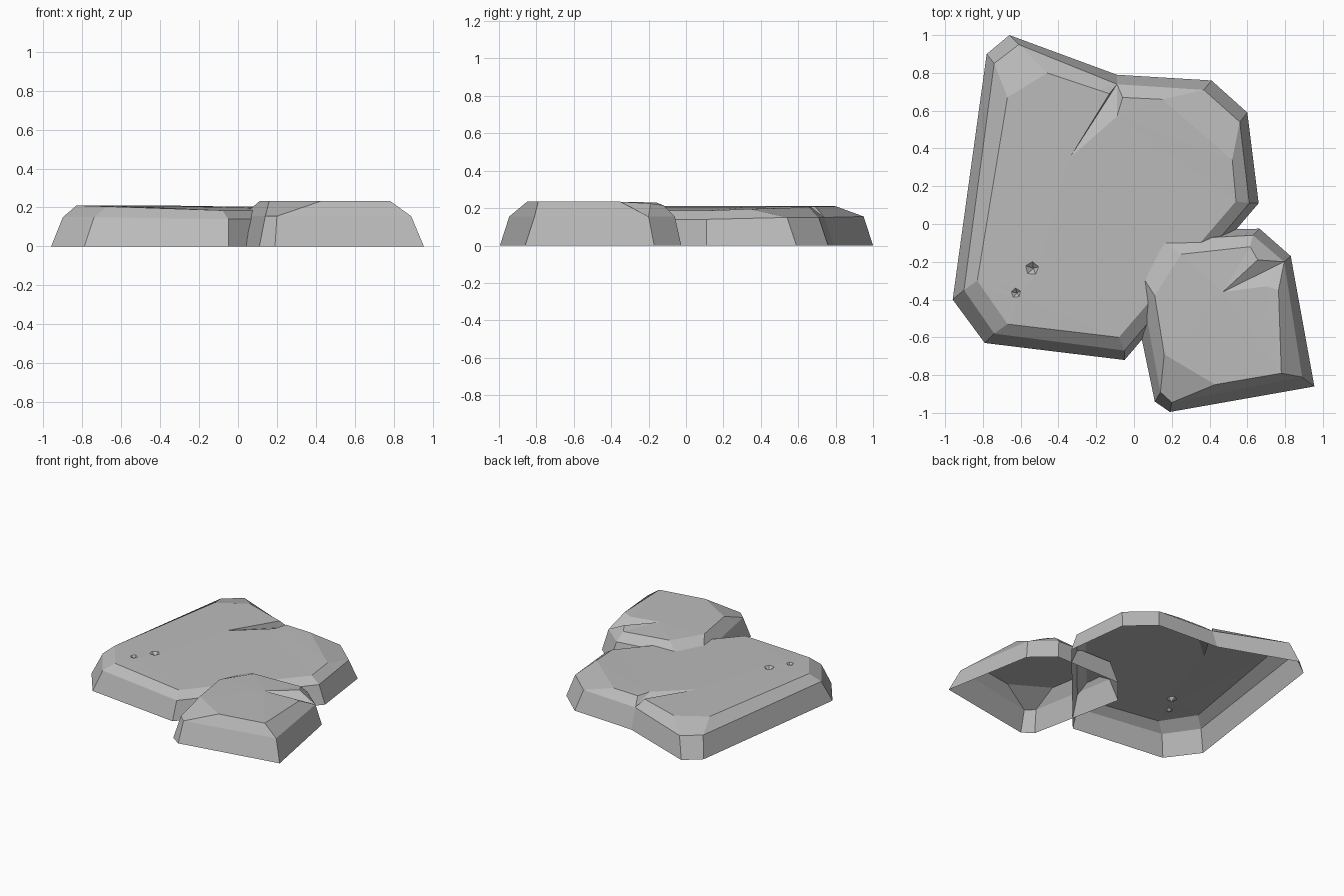
import bpy, bmesh, math
from mathutils import Vector

cube = bpy.data.objects.get("Cube")
if cube:
    bpy.data.objects.remove(cube, do_unlink=True)

stone = bpy.data.materials.new("grey stone")
stone.use_nodes = True
grey = (0.5, 0.5, 0.5, 1)
stone.diffuse_color = grey
stone.node_tree.nodes["Principled BSDF"].inputs["Base Color"].default_value = grey


def slab(name, corners, pits=()):
    """Open-bottomed stone. Each corner is ground point, shoulder point, rim points;
    a corner with several rim points forms a crack running in from the edge."""
    bm = bmesh.new()
    base = [bm.verts.new((*c[0], 0)) for c in corners]
    mid = [bm.verts.new(c[1]) for c in corners]
    rims = [[bm.verts.new(p) for p in c[2]] for c in corners]

    # Sloping sides, bevelled shoulder and crack walls
    n = len(corners)
    for i in range(n):
        j = (i + 1) % n
        bm.faces.new((base[i], base[j], mid[j], mid[i]))
        bm.faces.new((mid[i], mid[j], rims[j][0], rims[i][-1]))
        for a, b in zip(rims[i], rims[i][1:]):
            bm.faces.new((mid[i], b, a))

    # Top surface, left open around the pits
    outline = [v for rim in rims for v in rim]
    edges = [bm.edges.get((a, b)) for a, b in zip(outline, outline[1:] + outline[:1])]
    for x, y, z, radius, turn in pits:
        ring = []
        for k in range(5):
            angle = turn + k * math.tau / 5
            ring.append(bm.verts.new((x + radius * math.cos(angle),
                                      y + radius * math.sin(angle), z)))
        bottom = bm.verts.new((x + radius * 0.2, y, z - radius * 0.8))
        for a, b in zip(ring, ring[1:] + ring[:1]):
            edges.append(bm.edges.new((a, b)))
            bm.faces.new((a, b, bottom))
    bmesh.ops.triangle_fill(bm, use_beauty=True, edges=edges, normal=Vector((0, 0, 1)))

    bmesh.ops.recalc_face_normals(bm, faces=bm.faces[:])
    if sum(f.normal.z * f.calc_area() for f in bm.faces) < 0:
        bmesh.ops.reverse_faces(bm, faces=bm.faces[:])
    mesh = bpy.data.meshes.new(name)
    bm.to_mesh(mesh)
    bm.free()
    mesh.materials.append(stone)
    obj = bpy.data.objects.new(name, mesh)
    bpy.context.collection.objects.link(obj)


# Large slab, anticlockwise from its left front corner
slab("large_slab", [
    ((-.96, -.40), (-.90, -.35, .15), [(-.83, -.30, .21)]),
    ((-.79, -.63), (-.74, -.58, .15), [(-.67, -.53, .205)]),
    ((-.05, -.72), (-.05, -.67, .14), [(-.08, -.60, .185)]),
    ((.66, .11), (.61, .11, .14), [(.54, .12, .187)]),
    ((.60, .59), (.56, .54, .15), [(.52, .34, .195)]),
    ((.41, .76), (.37, .71, .15), [(.15, .66, .205)]),
    ((-.09, .79), (-.09, .74, .15), [(-.06, .67, .205), (-.09, .57, .205),
                                     (-.34, .35, .207), (-.13, .69, .208),
                                     (-.19, .71, .208)]),
    ((-.66, 1.0), (-.61, .95, .155), [(-.46, .80, .21)]),
    ((-.78, .90), (-.74, .85, .155), [(-.67, .67, .21)]),
], pits=[(-.54, -.235, .205, .036, 1.5), (-.625, -.365, .206, .026, .4)])

# Small slab, overlapping the front corner of the large one
slab("small_slab", [
    ((-.04, -.22), (.02, -.24, .155), [(.11, -.38, .232)]),
    ((.11, -.94), (.14, -.89, .155), [(.16, -.69, .234)]),
    ((.19, -.995), (.20, -.945, .155), [(.43, -.85, .234)]),
    ((.955, -.86), (.89, -.81, .155), [(.78, -.79, .234)]),
    ((.83, -.17), (.795, -.20, .155), [(.765, -.35, .234), (.70, -.33, .225),
                                       (.47, -.36, .234), (.655, -.19, .225)]),
    ((.665, -.025), (.63, -.06, .155), [(.615, -.12, .215)]),
    ((.12, -.03), (.145, -.085, .18), [(.25, -.16, .23)]),
])
